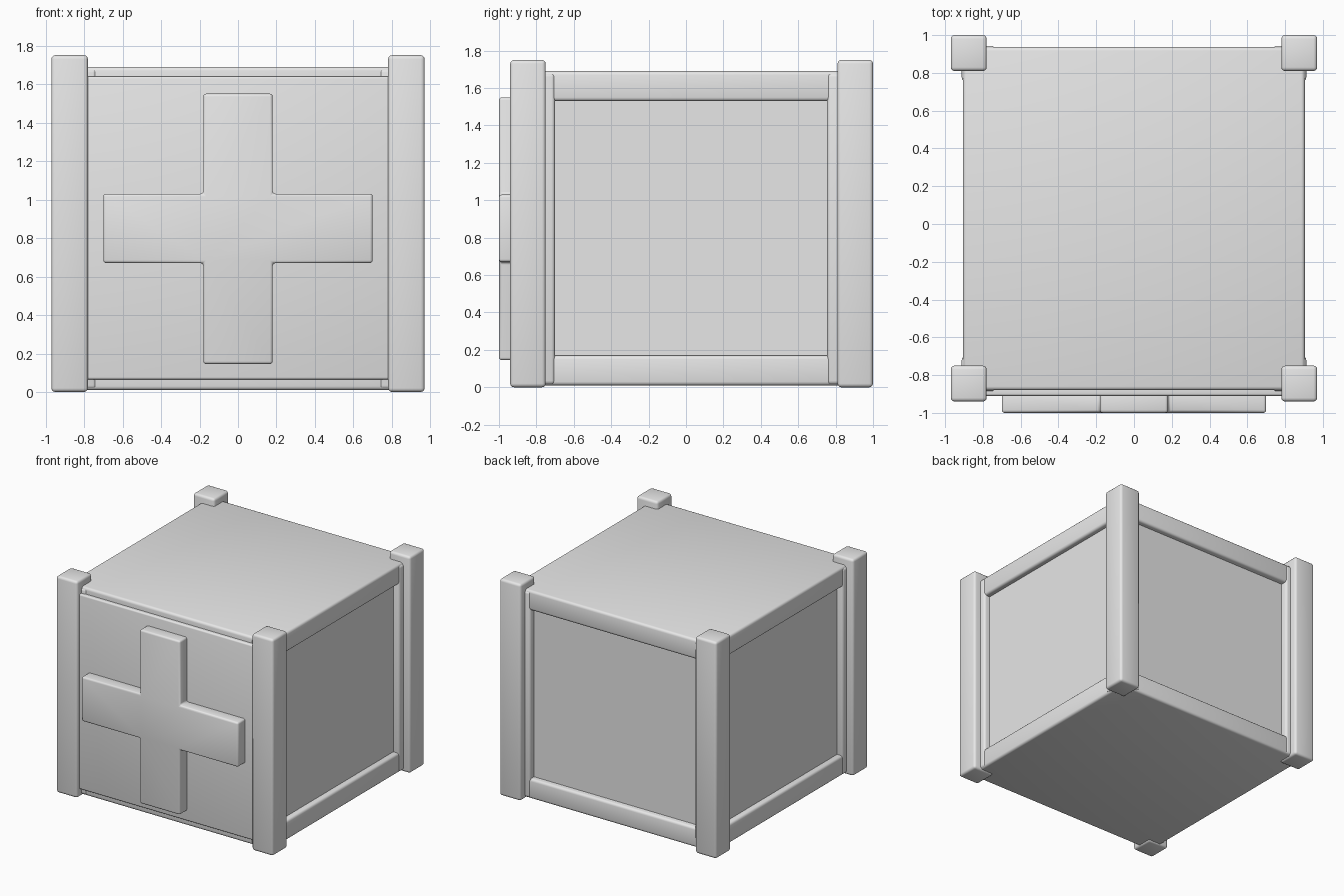
import bpy, bmesh

if "Cube" in bpy.data.objects:
    bpy.data.objects.remove(bpy.data.objects["Cube"])

grey = bpy.data.materials.new("light grey")
grey.diffuse_color = (0.8, 0.8, 0.8, 1)
grey.use_nodes = True
grey.node_tree.nodes["Principled BSDF"].inputs["Base Color"].default_value = grey.diffuse_color


def finish(bm, name, bevel):
    bmesh.ops.recalc_face_normals(bm, faces=bm.faces)
    if bevel:
        bmesh.ops.bevel(bm, geom=bm.edges[:], offset=bevel, segments=3,
                        profile=0.5, affect='EDGES', clamp_overlap=True)
    me = bpy.data.meshes.new(name)
    bm.to_mesh(me)
    bm.free()
    ob = bpy.data.objects.new(name, me)
    bpy.context.collection.objects.link(ob)
    me.materials.append(grey)
    bpy.ops.object.select_all(action='DESELECT')
    ob.select_set(True)
    bpy.context.view_layer.objects.active = ob
    bpy.ops.object.shade_smooth_by_angle(angle=0.7)
    return ob


def box(name, x, y, z, bevel=0.02):
    bm = bmesh.new()
    bmesh.ops.create_cube(bm, size=1)
    for v in bm.verts:
        v.co = [r[0] if c < 0 else r[1] for c, r in zip(v.co, (x, y, z))]
    return finish(bm, name, bevel)


# Core of the crate, showing as recessed side and back panels
box("recessed_panels", (-0.86, 0.86), (-0.83, 0.89), (0.06, 1.64), 0)

# Lid and base slabs forming the horizontal rails
box("top_slab", (-0.905, 0.905), (-0.88, 0.937), (1.53, 1.69))
box("bottom_slab", (-0.905, 0.905), (-0.88, 0.937), (0.01, 0.17))

# Corner posts and the slimmer uprights inside them
for sx, side in ((-1, "left"), (1, "right")):
    for end, py, uy in (("front", (-0.94, -0.75), (-0.885, -0.70)),
                        ("back", (0.81, 1.0), (0.755, 0.943))):
        box(f"{end}_{side}_post", sorted((sx * 0.78, sx * 0.97)), py, (0, 1.75))
        box(f"{end}_{side}_upright", sorted((sx * 0.735, sx * 0.912)), uy,
            (0.015, 1.68))

# Front panel
box("front_panel", (-0.79, 0.79), (-0.91, -0.85), (0.065, 1.64), 0.012)

# Raised cross on the front, extruded from one outline
X, W, LO, HI, BOT, TOP = 0.70, 0.18, 0.67, 1.03, 0.145, 1.55
outline = [(-W, BOT), (W, BOT), (W, LO), (X, LO), (X, HI), (W, HI),
           (W, TOP), (-W, TOP), (-W, HI), (-X, HI), (-X, LO), (-W, LO)]
bm = bmesh.new()
face = bm.faces.new([bm.verts.new((x, -1.0, z)) for x, z in outline])
ext = bmesh.ops.extrude_face_region(bm, geom=[face], use_keep_orig=True)
for v in ext["geom"]:
    if isinstance(v, bmesh.types.BMVert):
        v.co.y = -0.89
finish(bm, "front_cross", 0.015)
